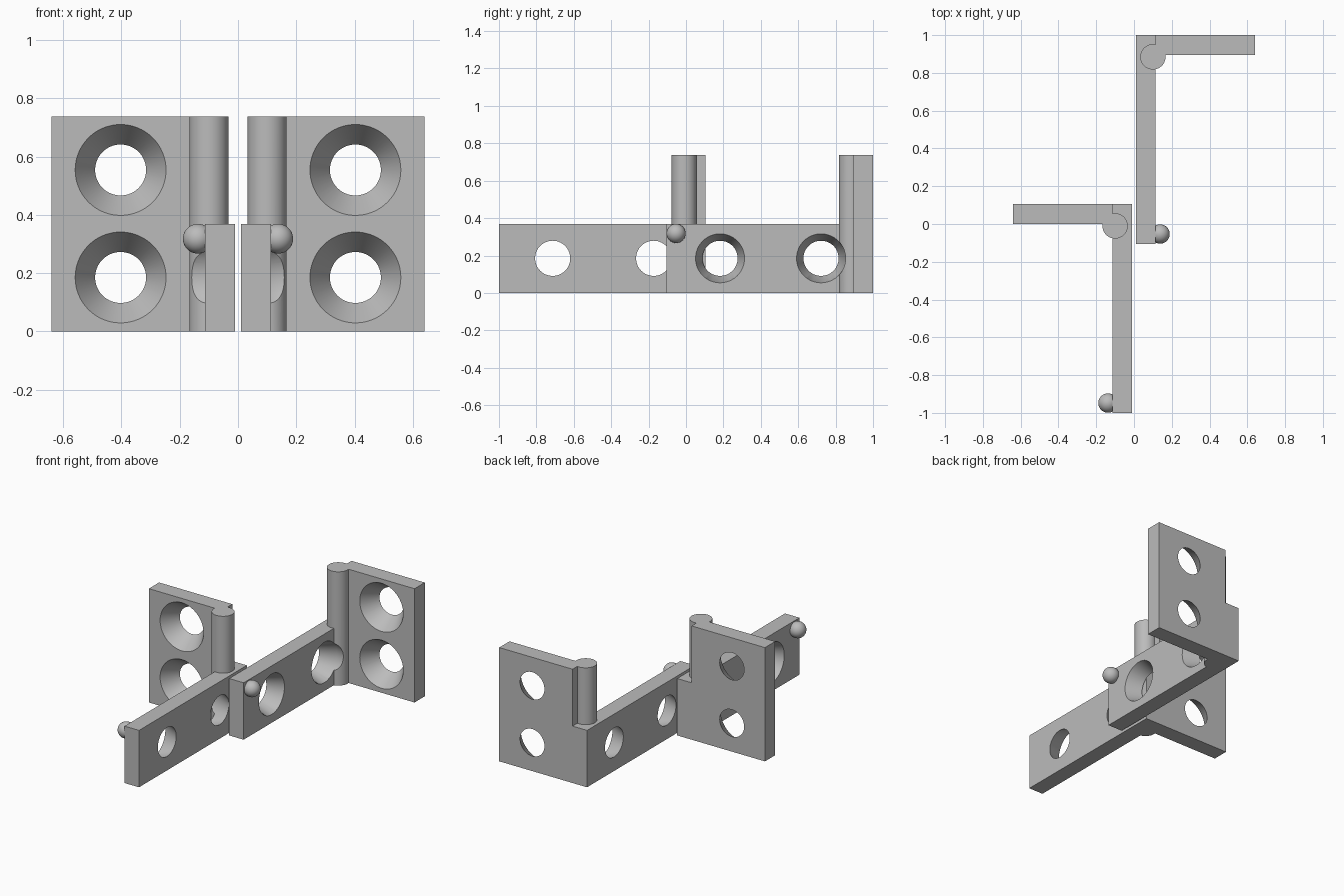
import bpy, bmesh, math
from mathutils import Matrix, Vector

if "Cube" in bpy.data.objects:
    bpy.data.objects.remove(bpy.data.objects["Cube"])

grey = bpy.data.materials.new("plain grey")
grey.diffuse_color = (0.5, 0.5, 0.5, 1)
grey.use_nodes = True
grey.node_tree.nodes["Principled BSDF"].inputs["Base Color"].default_value = grey.diffuse_color

X0, X1, XE = 0.01, 0.114, 0.64        # arm inner / outer face, plate end
Y0, YP, Y1 = -0.105, 0.895, 1.0       # arm tip, plate front, plate back
H, TOP = 0.369, 0.738                 # arm height, plate height


def finish(name, bm):
    bmesh.ops.recalc_face_normals(bm, faces=bm.faces)
    me = bpy.data.meshes.new(name)
    bm.to_mesh(me)
    bm.free()
    me.materials.append(grey)
    ob = bpy.data.objects.new(name, me)
    bpy.context.collection.objects.link(ob)
    return ob


def prism(name, points, offset):
    """Extrude a closed polygon along an offset."""
    bm = bmesh.new()
    face = bm.faces.new([bm.verts.new(p) for p in points])
    ext = bmesh.ops.extrude_face_region(bm, geom=[face])
    verts = [v for v in ext["geom"] if isinstance(v, bmesh.types.BMVert)]
    bmesh.ops.translate(bm, verts=verts, vec=offset)
    return finish(name, bm)


def lathe(name, rings, origin, axis, n=64):
    """Stack circles of (distance, radius) along an axis into a closed solid."""
    rot = Vector((0, 0, 1)).rotation_difference(Vector(axis)).to_matrix().to_4x4()
    bm = bmesh.new()
    loops = [[bm.verts.new((r * math.cos(2 * math.pi * i / n),
                            r * math.sin(2 * math.pi * i / n), d)) for i in range(n)]
             for d, r in rings]
    for a, b in zip(loops, loops[1:]):
        for i in range(n):
            j = (i + 1) % n
            bm.faces.new((a[i], a[j], b[j], b[i]))
    bm.faces.new(loops[0])
    bm.faces.new(loops[-1])
    bm.transform(Matrix.Translation(origin) @ rot)
    return finish(name, bm)


def combine(target, other, operation):
    mod = target.modifiers.new(operation.lower(), "BOOLEAN")
    mod.operation, mod.solver, mod.object = operation, "EXACT", other
    deps = bpy.context.evaluated_depsgraph_get()
    me = bpy.data.meshes.new_from_object(target.evaluated_get(deps))
    target.modifiers.clear()
    target.data = me
    bpy.data.objects.remove(other)


# Upright plate with the notched corner
bracket = prism("right_bracket",
                [(x, YP, z) for x, z in ((X0, 0), (XE, 0), (XE, TOP), (X1, TOP), (X1, H), (X0, H))],
                (0, Y1 - YP, 0))

# Long arm
arm = prism("arm", [(X0, Y0, 0), (X1, Y0, 0), (X1, YP, 0), (X0, YP, 0)], (0, 0, H))
combine(bracket, arm, "UNION")

# Round hinge pin in the corner
pin = lathe("pin", [(0, 0.067), (TOP, 0.067)], (0.1, 0.885, 0), (0, 0, 1))
combine(bracket, pin, "UNION")


def countersink(origin, axis, wide, narrow, depth):
    """Tapered hole, running straight on past both faces."""
    cutter = lathe("cutter", [(-0.2, wide), (0, wide), (depth, narrow), (depth + 0.02, narrow)],
                   origin, axis)
    combine(bracket, cutter, "DIFFERENCE")


# Screw holes in the plate and in the arm
for z in (0.185, 0.554):
    countersink((0.403, YP, z), (0, 1, 0), 0.156, 0.0875, Y1 - YP)
for y in (0.182, 0.722):
    countersink((X1, y, 0.185), (-1, 0, 0), 0.131, 0.094, X1 - X0)

# Ball stop at the arm tip
bm = bmesh.new()
bmesh.ops.create_uvsphere(bm, u_segments=48, v_segments=24, radius=0.051,
                          matrix=Matrix.Translation((0.138, -0.053, 0.318)))
combine(bracket, finish("ball", bm), "UNION")

# Mirrored partner, moved forward
bm = bmesh.new()
bm.from_mesh(bracket.data)
bm.transform(Matrix.Translation((0, -YP, 0)) @ Matrix.Scale(-1, 4, (1, 0, 0)))
bmesh.ops.reverse_faces(bm, faces=bm.faces)
me = bpy.data.meshes.new("left_bracket")
bm.to_mesh(me)
bm.free()
left = bpy.data.objects.new("left_bracket", me)
bpy.context.collection.objects.link(left)

# Smooth the round surfaces, keep edges sharp
for ob in (bracket, left):
    if not ob.data.materials:
        ob.data.materials.append(grey)
    bpy.ops.object.select_all(action="DESELECT")
    ob.select_set(True)
    bpy.context.view_layer.objects.active = ob
    bpy.ops.object.shade_smooth_by_angle(angle=math.radians(25))
